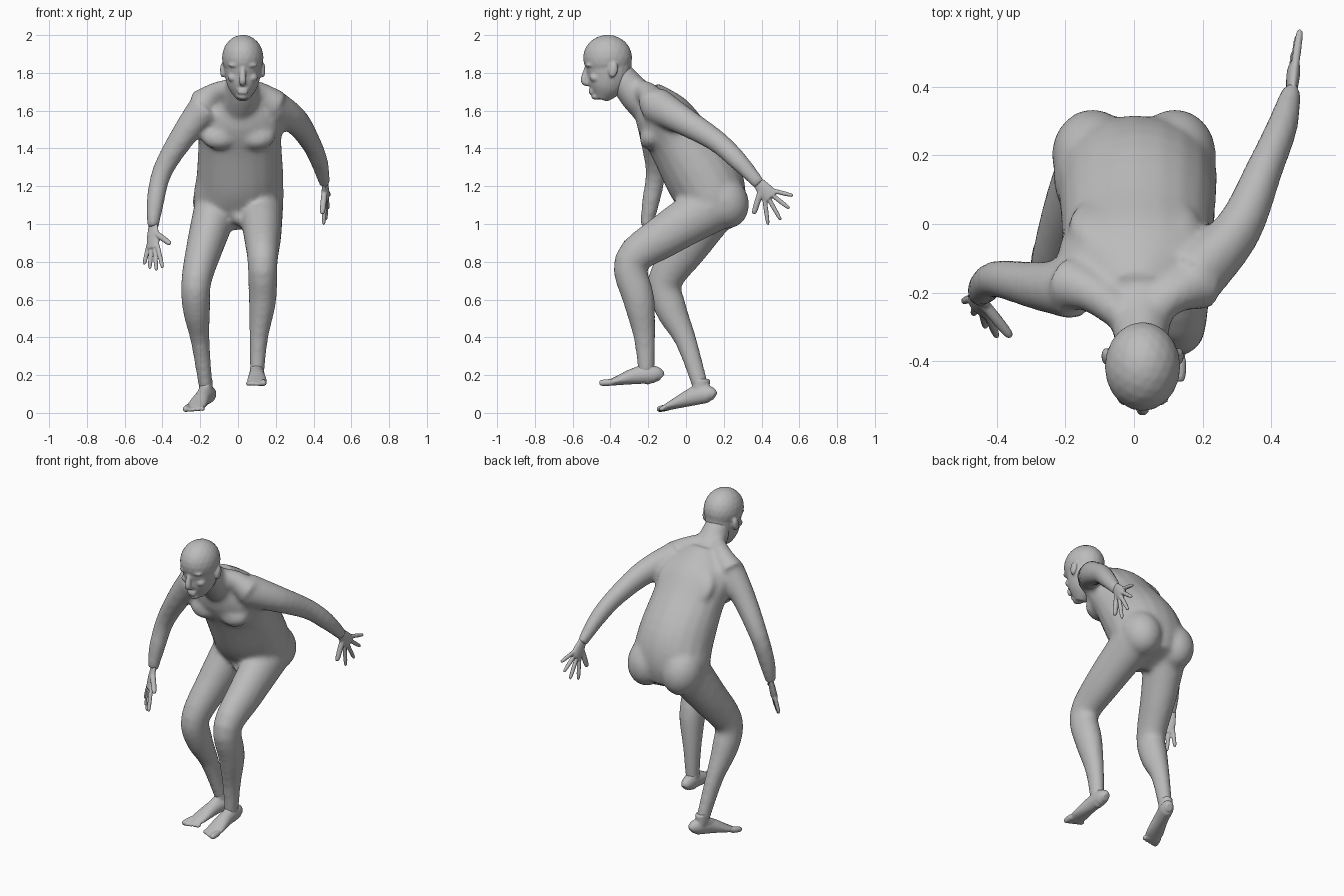
import bpy, bmesh, math
from mathutils import Vector, Matrix

cube = bpy.data.objects.get("Cube")
if cube:
    bpy.data.objects.remove(cube)

skin = bpy.data.materials.new("clay_grey")
skin.use_nodes = True
grey = (.5, .5, .5, 1)
skin.diffuse_color = grey
skin.node_tree.nodes["Principled BSDF"].inputs["Base Color"].default_value = grey

UP = Vector((0, 0, 1))
SIDEWAYS = Vector((1, 0, 0))


def smooth_path(rows, steps=4):
    """Hermite curve through rows, with tangents taken from the neighbours."""
    rows = [Vector(row) for row in rows]
    last = len(rows) - 1
    tangents = [(rows[min(i + 1, last)] - rows[max(i - 1, 0)]) / 2 for i in range(last + 1)]
    path = []
    for i in range(last):
        for step in range(steps):
            t = step / steps
            ease = t * t * (3 - 2 * t)
            start_pull = t * (1 - t) ** 2
            end_pull = t * t * (t - 1)
            path.append(rows[i].lerp(rows[i + 1], ease)
                        + tangents[i] * start_pull + tangents[i + 1] * end_pull)
    return path + [rows[last]]


def loft(bm, centres, widths, depths, side=SIDEWAYS, segments=20):
    """Closed tube of elliptical rings along a curved path."""
    rows = [(*centre, width, depth) for centre, width, depth in zip(centres, widths, depths)]
    path = smooth_path(rows)
    rings = []
    for i, row in enumerate(path):
        ahead = path[min(i + 1, len(path) - 1)]
        behind = path[max(i - 1, 0)]
        along = (ahead.to_3d() - behind.to_3d()).normalized()
        across = (side - along * along.dot(side)).normalized()
        outward = along.cross(across)
        width, depth = row[3], row[4]
        ring = []
        for k in range(segments):
            angle = math.tau * k / segments
            offset = across * math.cos(angle) * width + outward * math.sin(angle) * depth
            ring.append(bm.verts.new(row.to_3d() + offset))
        rings.append(ring)
    for lower, upper in zip(rings, rings[1:]):
        for k in range(segments):
            n = (k + 1) % segments
            bm.faces.new((lower[k], lower[n], upper[n], upper[k]))
    bm.faces.new(rings[0][::-1])
    bm.faces.new(rings[-1])


def tube(bm, centres, radii, stretch=1, side=SIDEWAYS):
    """Loft whose depth is a fixed multiple of its width."""
    loft(bm, centres, radii, [radius * stretch for radius in radii], side)


def blob(bm, centre, radii, tilt=0):
    """Ellipsoid, tilted about the x axis."""
    matrix = (Matrix.Translation(centre) @ Matrix.Rotation(tilt, 4, 'X')
              @ Matrix.Diagonal((*radii, 1)))
    bmesh.ops.create_icosphere(bm, subdivisions=3, radius=1, matrix=matrix)


def finish(bm, name, voxel, softness):
    """Fuse the overlapping volumes into one soft skin."""
    bmesh.ops.recalc_face_normals(bm, faces=bm.faces)
    mesh = bpy.data.meshes.new(name)
    bm.to_mesh(mesh)
    bm.free()
    mesh.materials.append(skin)
    part = bpy.data.objects.new(name, mesh)
    bpy.context.collection.objects.link(part)
    fuse = part.modifiers.new("fuse", 'REMESH')
    fuse.mode = 'VOXEL'
    fuse.voxel_size = voxel
    fuse.use_smooth_shade = True
    soften = part.modifiers.new("soften", 'SMOOTH')
    soften.factor = .5
    soften.iterations = softness


# Torso, leaning forward from the seat to the base of the neck
body = bmesh.new()
loft(body,
     [(0, .2, 1), (0, .16, 1.1), (.01, .09, 1.25), (.01, -.04, 1.45), (.01, -.13, 1.58), (.01, -.21, 1.7)],
     [.1, .23, .23, .22, .23, .1],
     [.1, .17, .2, .17, .15, .08])
# Neck
tube(body, [(.01, -.19, 1.63), (.02, -.27, 1.69), (.02, -.38, 1.83)], [.11, .09, .07])
for s in (-1, 1):
    # Sloping shoulder muscle, chest, shoulder blade and buttock
    tube(body, [(s * .04, -.26, 1.72), (s * .12, -.2, 1.69), (s * .2, -.17, 1.63)], [.05, .06, .08])
    blob(body, (s * .1, -.18, 1.47), (.1, .06, .08), -.5)
    blob(body, (s * .11, 0, 1.57), (.08, .04, .11), .6)
    blob(body, (s * .12, .2, 1.12), (.12, .13, .15), .5)
# Belly and groin
blob(body, (.02, 0, 1.26), (.18, .12, .1), .5)
blob(body, (0, .03, 1.04), (.04, .06, .05))

# Arms, shoulder to wrist: one hanging, one swept back
right_wrist = (-.45, -.21, .98)
left_wrist = (.46, .39, 1.21)
arm_girth = [.09, .07, .054, .046, .03]
tube(body, [(-.17, -.19, 1.62), (-.28, -.18, 1.48), (-.4, -.16, 1.28), (-.44, -.19, 1.1), right_wrist],
     arm_girth)
tube(body, [(.17, -.16, 1.63), (.3, -.02, 1.55), (.38, .16, 1.44), (.43, .28, 1.33), left_wrist],
     arm_girth, stretch=1.1)

# Legs, hip to ankle: one raised and forward, one planted
left_ankle = (.1, -.21, .2)
right_ankle = (-.17, .08, .13)
leg_girth = [.12, .1, .08, .073, .05, .037]
tube(body, [(.12, .15, 1.1), (.13, -.11, .94), (.13, -.29, .8), (.13, -.25, .6), (.11, -.22, .4), left_ankle],
     leg_girth, stretch=1.15)
tube(body, [(-.11, .15, 1.1), (-.17, .02, .9), (-.22, -.11, .7), (-.22, -.08, .55), (-.2, 0, .38), right_ankle],
     leg_girth, stretch=1.15)
finish(body, "body", .014, 8)

# Head: skull with a tapering jaw
head = bmesh.new()
middle = .025
blob(head, (middle, -.415, 1.88), (.11, .13, .122))
loft(head,
     [(middle, -.45, 1.66), (middle, -.43, 1.72), (middle, -.41, 1.8), (middle, -.415, 1.9)],
     [.03, .075, .096, .1],
     [.035, .09, .118, .125])
# Nose, lips and chin
tube(head, [(middle, -.52, 1.84), (middle, -.54, 1.76), (middle, -.515, 1.745)], [.012, .019, .016])
for z in (1.695, 1.71):
    blob(head, (middle, -.5, z), (.03, .015, .008))
blob(head, (middle, -.475, 1.675), (.03, .027, .018))
for s in (-1, 1):
    # Brow, eye, cheek and ear
    blob(head, (middle + s * .04, -.51, 1.84), (.036, .022, .011))
    blob(head, (middle + s * .04, -.5, 1.815), (.018, .015, .01))
    blob(head, (middle + s * .05, -.48, 1.775), (.03, .03, .025))
    blob(head, (middle + s * .106, -.385, 1.815), (.014, .024, .042), -.2)
finish(head, "head", .007, 3)


def digit(bm, base, tip, radius, side):
    """Finger or toe with a rounded end."""
    tube(bm, [base, base.lerp(tip, .5), base.lerp(tip, .9), tip],
         [radius, radius, radius * .8, radius * .3], side=side)


def hand(name, wrist, knuckles, spread, fan):
    """Palm with fingers fanned by an angle step, and a thumb on the spread side."""
    bm = bmesh.new()
    wrist, knuckles = Vector(wrist), Vector(knuckles)
    forward = (knuckles - wrist).normalized()
    spread = Vector(spread).normalized()
    normal = forward.cross(spread)
    tube(bm, [wrist - forward * .02, wrist.lerp(knuckles, .5), knuckles],
         [.03, .042, .042], stretch=.45, side=spread)
    for place, length in zip((-1.5, -.5, .5, 1.5), (.11, .13, .14, .13)):
        angle = place * fan
        aim = forward * math.cos(angle) + spread * math.sin(angle)
        base = knuckles - forward * .015 + spread * place * .023
        digit(bm, base, base + aim * length, .012, normal)
    root = wrist + forward * .03 + spread * .02
    digit(bm, root, wrist + forward * .09 + spread * .13, .016, normal)
    finish(bm, name, .005, 3)


hand("right_hand", right_wrist, (-.45, -.245, .87), (.7, -.7, 0), .2)
hand("left_hand", left_wrist, (.465, .45, 1.14), (-.15, -.7, -.7), .4)


def foot(name, heel, toe, ankle, inner):
    """Wedge from heel to ball with ankle, instep and five toes, the big toe on the inner side."""
    bm = bmesh.new()
    heel, toe, ankle = Vector(heel), Vector(toe), Vector(ankle)
    run = toe - heel
    across = run.cross(UP).normalized() * inner
    heights = [.025, .045, .045, .025, .014]
    centres = [heel + run * f + UP * h for f, h in zip((0, .1, .4, .7, .86), heights)]
    loft(bm, centres, [.02, .038, .042, .052, .045], heights, across)
    # Ankle and instep
    tube(bm, [ankle + UP * .05, ankle, heel + run * .2 + UP * .04], [.036, .036, .034], 1.3)
    tube(bm, [ankle, heel + run * .5 + UP * .045], [.034, .034])
    for i in range(5):
        radius = .012 if i else .018
        shift = across * (.034 - i * .02) + UP * radius
        digit(bm, heel + run * .8 + shift, heel + run * (1 - i * .03) + shift, radius, across)
    finish(bm, name, .006, 4)


foot("left_foot", (.1, -.13, .16), (.1, -.46, .14), left_ankle, -1)
foot("right_foot", (-.14, .15, .06), (-.25, -.165, 0), right_ankle, 1)
